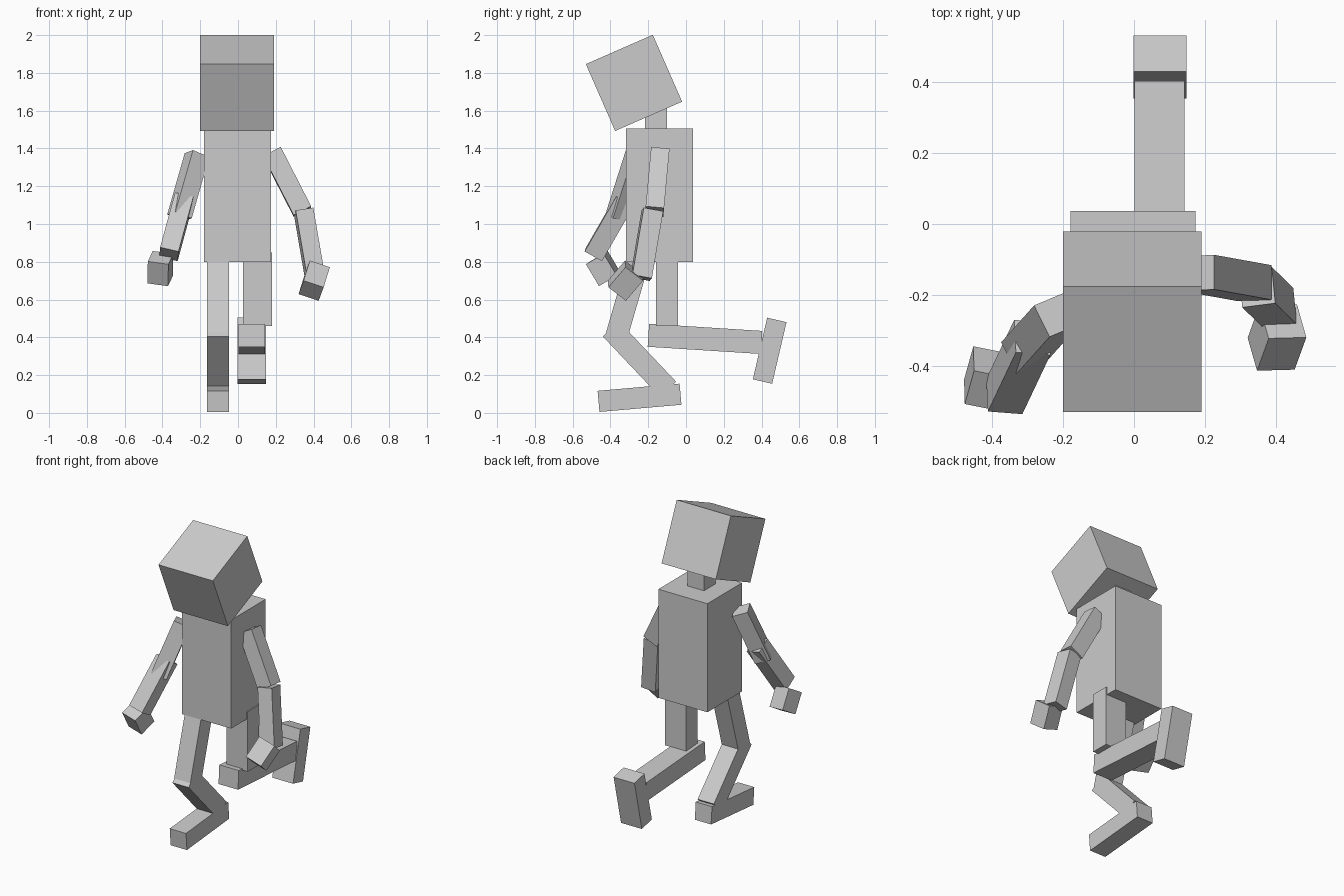
import bpy
import bmesh
from mathutils import Vector, Matrix

cube = bpy.data.objects.get("Cube")
if cube:
    bpy.data.objects.remove(cube, do_unlink=True)

grey = bpy.data.materials.new("light_grey")
grey.use_nodes = True
colour = (0.6, 0.6, 0.6, 1)
grey.diffuse_color = colour
grey.node_tree.nodes["Principled BSDF"].inputs["Base Color"].default_value = colour


def block(name, start, end, width, depth, side=(1, 0, 0)):
    """Box running from start to end; width lies along the side direction."""
    a, b = Vector(start), Vector(end)
    z = (b - a).normalized()
    x = Vector(side)
    x = (x - z * x.dot(z)).normalized()
    y = z.cross(x)
    frame = Matrix((x, y, z)).transposed().to_4x4()
    size = Matrix.Diagonal((width, depth, (b - a).length, 1))
    bm = bmesh.new()
    bmesh.ops.create_cube(bm, size=1, matrix=Matrix.Translation((a + b) / 2) @ frame @ size)
    mesh = bpy.data.meshes.new(name)
    bm.to_mesh(mesh)
    bm.free()
    mesh.materials.append(grey)
    obj = bpy.data.objects.new(name, mesh)
    bpy.context.collection.objects.link(obj)


# Head tipped back, neck and torso
block("head", (-0.005, -0.198, 1.57), (-0.005, -0.353, 1.924), 0.39, 0.387)
block("neck", (0, -0.158, 1.48), (0, -0.158, 1.66), 0.12, 0.117)
block("torso", (-0.003, -0.141, 0.80), (-0.003, -0.141, 1.506), 0.353, 0.355)

# Right leg, stepping forward
RX = -0.105
block("right_thigh", (RX, -0.239, 0.85), (RX, -0.367, 0.41), 0.117, 0.117)
block("right_shin", (RX, -0.398, 0.445), (RX, -0.095, 0.125), 0.117, 0.117)
block("right_foot", (RX, -0.463, 0.061), (RX, -0.029, 0.099), 0.117, 0.112)

# Left leg, kneeling back
block("left_thigh", (0.104, -0.10, 0.85), (0.104, -0.10, 0.46), 0.153, 0.117)
block("left_shin", (0.072, -0.199, 0.411), (0.072, 0.40, 0.373), 0.14, 0.122)
block("left_foot", (0.073, 0.405, 0.166), (0.073, 0.481, 0.492), 0.15, 0.105)

# Left arm
block("left_upper_arm", (0.18, -0.138, 1.38), (0.341, -0.167, 1.066), 0.104, 0.098)
block("left_forearm", (0.347, -0.178, 1.07), (0.408, -0.238, 0.715), 0.095, 0.105, (1, 0.1, 0))
block("left_hand", (0.42, -0.275, 0.753), (0.387, -0.366, 0.647), 0.112, 0.12, (1, 0.1, -0.24))

# Right arm
block("right_upper_arm", (-0.217, -0.256, 1.365), (-0.31, -0.36, 1.04), 0.10, 0.10, (0.44, -0.9, 0.15))
block("right_forearm", (-0.287, -0.32, 1.13), (-0.366, -0.487, 0.84), 0.10, 0.105, (1, -0.06, -0.2))
block("right_hand", (-0.41, -0.472, 0.822), (-0.412, -0.403, 0.706), 0.112, 0.112, (1, -0.25, -0.05))
